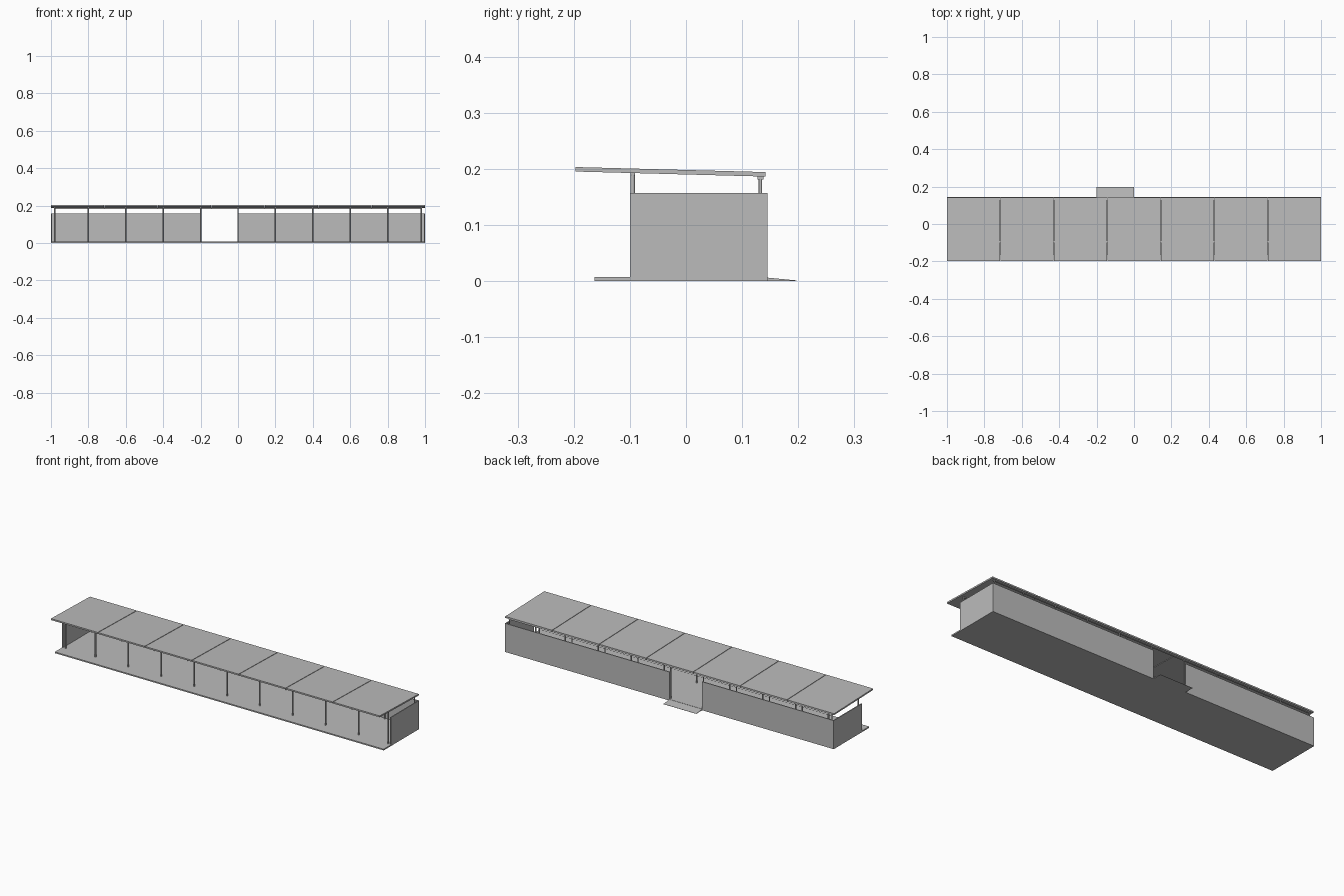
import bpy, bmesh, math

if "Cube" in bpy.data.objects:
    bpy.data.objects.remove(bpy.data.objects["Cube"])

grey = bpy.data.materials.new("light grey")
grey.diffuse_color = (0.5, 0.5, 0.5, 1)
grey.use_nodes = True
grey.node_tree.nodes["Principled BSDF"].inputs["Base Color"].default_value = grey.diffuse_color


def finish(name, bm):
    bmesh.ops.recalc_face_normals(bm, faces=bm.faces[:])
    mesh = bpy.data.meshes.new(name)
    bm.to_mesh(mesh)
    bm.free()
    mesh.materials.append(grey)
    obj = bpy.data.objects.new(name, mesh)
    bpy.context.collection.objects.link(obj)
    return obj


def extrude_profile(name, profile, x0, x1):
    """Extrude a closed (y, z) profile along x."""
    bm = bmesh.new()
    a = [bm.verts.new((x0, y, z)) for y, z in profile]
    b = [bm.verts.new((x1, y, z)) for y, z in profile]
    bm.faces.new(a)
    bm.faces.new(b[::-1])
    n = len(a)
    for i in range(n):
        j = (i + 1) % n
        bm.faces.new((a[i], b[i], b[j], a[j]))
    return finish(name, bm)


def box(name, x0, x1, y0, y1, z0, z1):
    return extrude_profile(name, [(y0, z0), (y1, z0), (y1, z1), (y0, z1)], x0, x1)


def post(name, x, y, z0, z1, r):
    bm = bmesh.new()
    bmesh.ops.create_cone(bm, cap_ends=True, segments=12, radius1=r, radius2=r, depth=z1 - z0)
    obj = finish(name, bm)
    obj.location = (x, y, (z0 + z1) / 2)
    for p in obj.data.polygons:
        p.use_smooth = abs(p.normal.z) < 0.5


# Floor slab and the ramp behind the doorway
box("floor", -1, 1, -0.163, 0.145, 0, 0.007)
extrude_profile("ramp", [(0.144, 0), (0.197, 0), (0.197, 0.001), (0.144, 0.006)], -0.2, 0)

# Back wall in two lengths with a doorway between, plus end walls
WALL_TOP, T = 0.157, 0.005
box("back_wall_left", -1, -0.2, 0.145 - T, 0.145, 0, WALL_TOP)
box("back_wall_right", 0, 1, 0.145 - T, 0.145, 0, WALL_TOP)
for side, name in ((-1, "left"), (1, "right")):
    x0, x1 = sorted((side * 1.0, side * (1 - T)))
    box("end_wall_" + name, x0, x1, -0.1, 0.145 - T, 0, WALL_TOP)

# Sloping roof panels with narrow seams
PANELS, SEAM = 7, 0.003
roof = [(-0.197, 0.195), (0.142, 0.186), (0.142, 0.194), (-0.197, 0.203)]
for i in range(PANELS):
    x0 = -1 + 2 * i / PANELS + (SEAM / 2 if i else 0)
    x1 = -1 + 2 * (i + 1) / PANELS - (SEAM / 2 if i < PANELS - 1 else 0)
    extrude_profile("roof_panel", roof, x0, x1)

# Rails carrying the roof
box("front_rail", -0.985, 0.985, -0.099, -0.091, 0.189, 0.1935)
box("back_rail", -0.985, 0.985, 0.127, 0.138, 0.181, 0.1868)

# Front and back posts
for i in range(-5, 6):
    x = max(-0.98, min(0.98, i * 0.2))
    post("front_post", x, -0.095, 0, 0.192, 0.004)
    post("back_post", x, 0.1325, 0, 0.185, 0.003)
